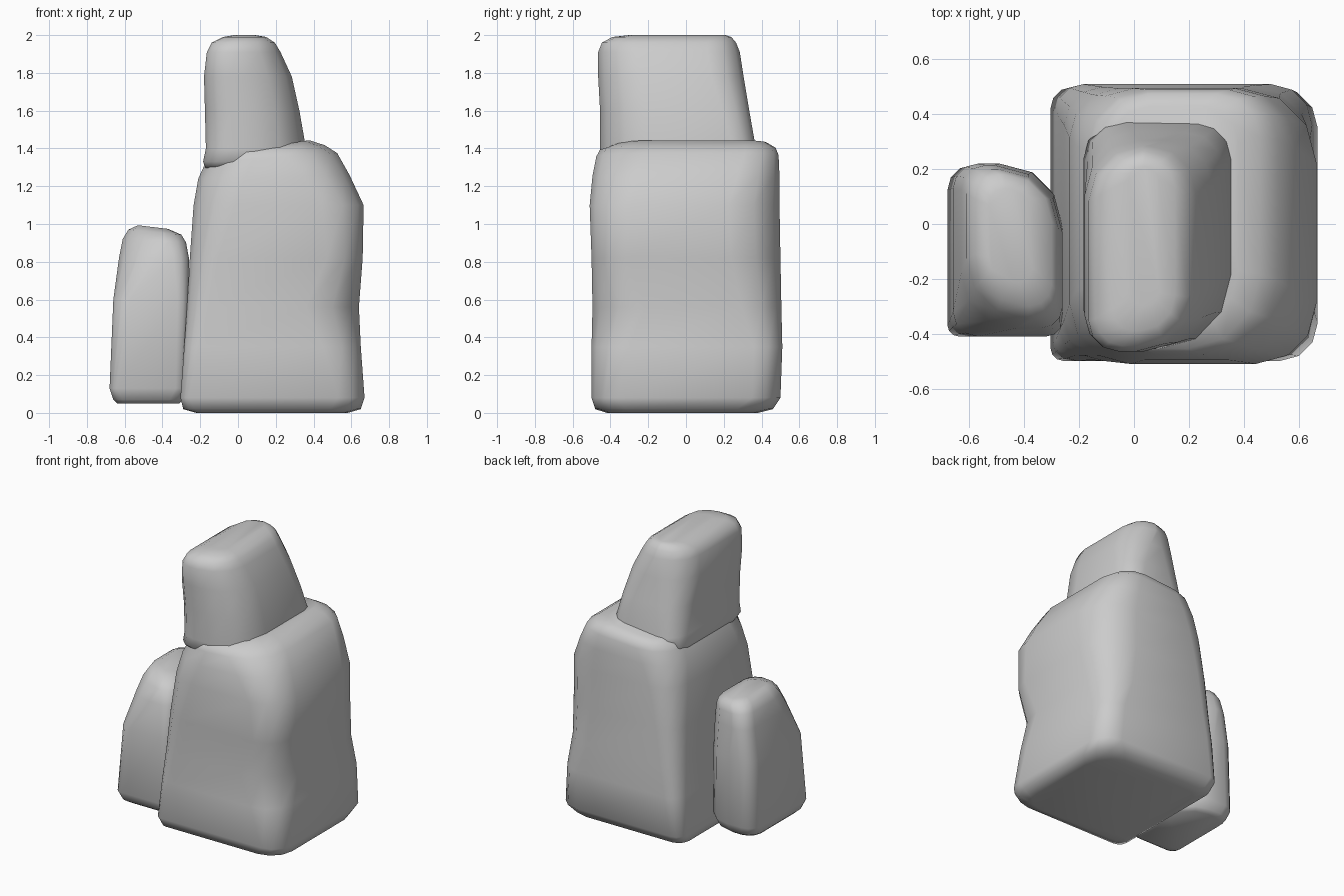
import bpy, bmesh
from math import cos, sin, pi

STEPS = 3  # segments per rounded corner


def outline(row):
    """Rounded rectangle; corner radii run front-left, front-right, back-right, back-left."""
    z, x0, x1, y0, y1, *radii = row
    corners = [(x0, y0, 1, 1), (x1, y0, -1, 1), (x1, y1, -1, -1), (x0, y1, 1, -1)]
    pts = []
    for i, ((cx, cy, sx, sy), r) in enumerate(zip(corners, radii)):
        for k in range(STEPS + 1):
            a = pi + i * pi / 2 + k * pi / 2 / STEPS
            pts.append((cx + sx * r + r * cos(a), cy + sy * r + r * sin(a), z))
    return pts


def rock(name, rows, tilt=0.0, tilt_from=9.0, pivot=0.0):
    """Loft the outlines bottom to top; tilt leans the crown along x."""
    bm = bmesh.new()
    rings = []
    for row in rows:
        ring = []
        for x, y, z in outline(row):
            if z > tilt_from:
                z += tilt * (x - pivot) * (z - tilt_from) / (rows[-1][0] - tilt_from)
            ring.append(bm.verts.new((x, y, z)))
        rings.append(ring)
    n = len(rings[0])
    for a, b in zip(rings, rings[1:]):
        for i in range(n):
            j = (i + 1) % n
            bm.faces.new((a[i], a[j], b[j], b[i]))
    bm.faces.new(rings[0][::-1])
    bm.faces.new(rings[-1])
    bmesh.ops.recalc_face_normals(bm, faces=bm.faces)
    for f in bm.faces:
        f.smooth = True
    mesh = bpy.data.meshes.new(name)
    bm.to_mesh(mesh)
    bm.free()
    ob = bpy.data.objects.new(name, mesh)
    bpy.context.collection.objects.link(ob)
    return ob


# Large main boulder, pinched at its front-right edge
rock("main_boulder", [
    (0.00, -0.22, 0.58, -0.42, 0.38, .07, .14, .18, .08),
    (0.02, -0.29, 0.65, -0.48, 0.46, .06, .16, .19, .08),
    (0.08, -0.305, 0.67, -0.50, 0.50, .05, .14, .15, .08),
    (0.35, -0.285, 0.65, -0.50, 0.51, .08, .20, .15, .10),
    (0.56, -0.27, 0.64, -0.495, 0.505, .11, .28, .21, .12),
    (0.82, -0.255, 0.66, -0.50, 0.50, .15, .19, .26, .14),
    (1.10, -0.235, 0.665, -0.51, 0.495, .22, .22, .27, .18),
    (1.25, -0.21, 0.59, -0.495, 0.495, .25, .25, .22, .21),
    (1.35, -0.17, 0.525, -0.475, 0.49, .25, .27, .18, .22),
    (1.39, -0.15, 0.46, -0.455, 0.475, .20, .27, .16, .20),
    (1.42, -0.09, 0.38, -0.37, 0.43, .15, .20, .13, .15),
], tilt=0.10, tilt_from=1.2, pivot=0.15)

# Tapered stone resting on top
rock("top_stone", [
    (1.29, -0.17, 0.33, -0.40, 0.34, .13, .24, .12, .12),
    (1.33, -0.185, 0.36, -0.45, 0.375, .14, .27, .13, .14),
    (1.40, -0.17, 0.36, -0.455, 0.37, .14, .27, .12, .14),
    (1.60, -0.175, 0.325, -0.455, 0.335, .14, .26, .14, .17),
    (1.78, -0.18, 0.285, -0.465, 0.305, .13, .25, .17, .20),
    (1.91, -0.165, 0.225, -0.465, 0.285, .11, .22, .17, .20),
    (1.96, -0.14, 0.195, -0.445, 0.265, .10, .18, .15, .17),
    (1.99, -0.08, 0.15, -0.39, 0.24, .08, .13, .11, .11),
    (2.00, -0.02, 0.09, -0.30, 0.21, .05, .05, .05, .05),
])

# Small upright stone leaning against the left side
rock("side_stone", [
    (0.05, -0.64, -0.31, -0.36, 0.16, .06, .07, .18, .09),
    (0.07, -0.66, -0.29, -0.39, 0.19, .05, .07, .20, .09),
    (0.13, -0.68, -0.27, -0.41, 0.215, .04, .06, .20, .09),
    (0.60, -0.66, -0.26, -0.41, 0.22, .09, .06, .23, .09),
    (0.82, -0.63, -0.26, -0.38, 0.215, .20, .08, .25, .09),
    (0.91, -0.61, -0.275, -0.345, 0.20, .22, .09, .22, .09),
    (0.955, -0.58, -0.30, -0.30, 0.18, .19, .08, .17, .09),
    (0.98, -0.53, -0.37, -0.21, 0.13, .09, .05, .08, .06),
], tilt=-0.12, tilt_from=0.85, pivot=-0.42)
